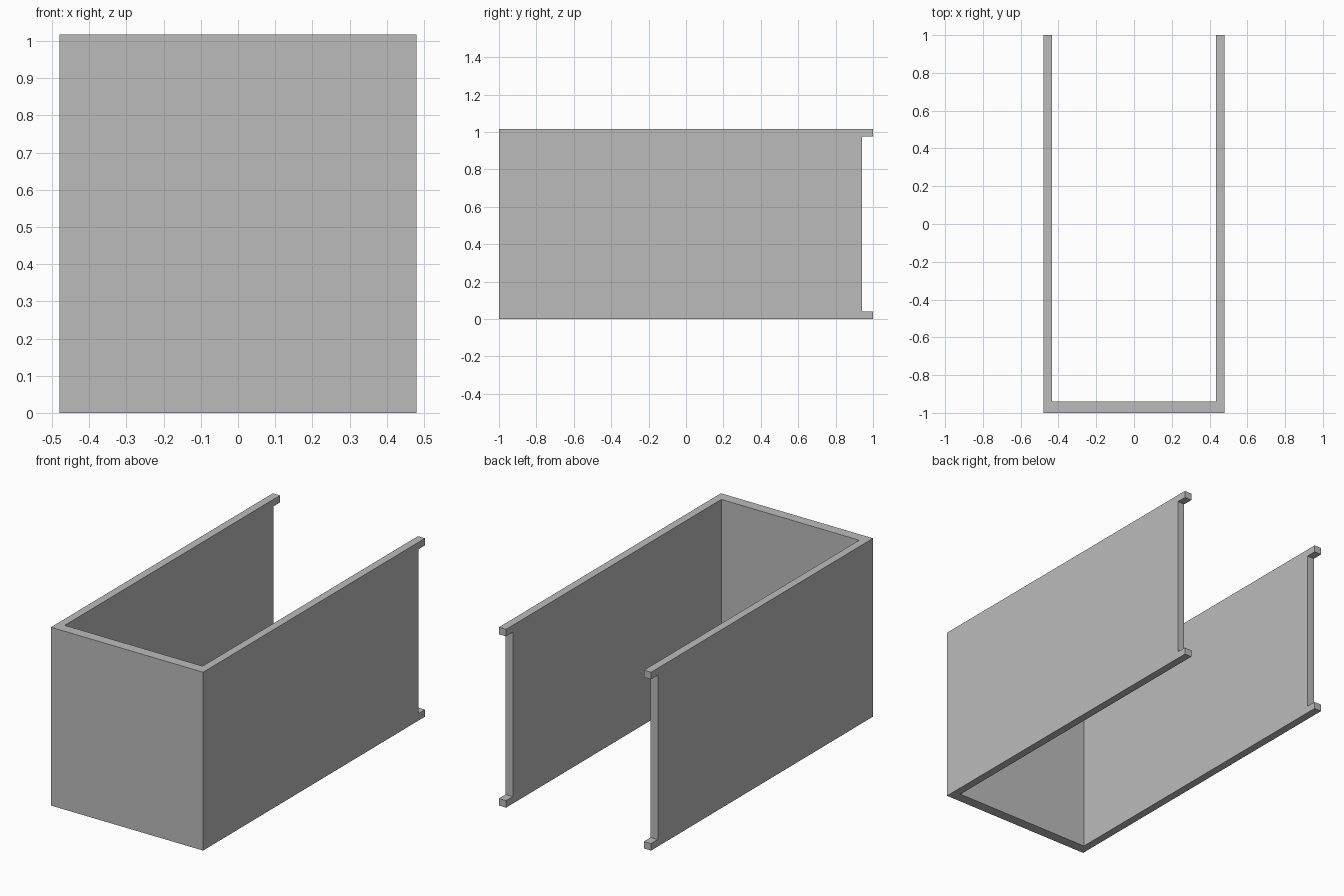
import bpy, bmesh

if "Cube" in bpy.data.objects:
    bpy.data.objects.remove(bpy.data.objects["Cube"])

W, T = 0.48, 0.045        # half width, side wall thickness
H = 1.017                 # height
FRONT = 0.06              # front wall thickness
NOTCH, LIP = 0.06, 0.04   # rear notch depth, lip height

mat = bpy.data.materials.new("plain_grey")
mat.diffuse_color = (0.5, 0.5, 0.5, 1)
mat.use_nodes = True
mat.node_tree.nodes["Principled BSDF"].inputs["Base Color"].default_value = mat.diffuse_color

# U-shaped plan gives one seamless sleeve: front panel plus two sides
plan = [(-W, -1), (W, -1), (W, 1), (W - T, 1), (W - T, -1 + FRONT),
        (-W + T, -1 + FRONT), (-W + T, 1), (-W, 1)]
bm = bmesh.new()
face = bm.faces.new([bm.verts.new((x, y, 0)) for x, y in plan])
ext = bmesh.ops.extrude_face_region(bm, geom=[face])
bmesh.ops.translate(bm, vec=(0, 0, H),
                    verts=[v for v in ext["geom"] if isinstance(v, bmesh.types.BMVert)])

# Slice at the lip heights, then push the middle of the rear ends inward
for z in (LIP, H - LIP):
    bmesh.ops.bisect_plane(bm, geom=bm.verts[:] + bm.edges[:] + bm.faces[:],
                           plane_co=(0, 0, z), plane_no=(0, 0, 1))
bmesh.ops.recalc_face_normals(bm, faces=bm.faces[:])
ends = [f for f in bm.faces if f.normal.y > 0.9 and f.calc_center_median().y > 0.9
        and LIP < f.calc_center_median().z < H - LIP]
# Slice at the notch depth so the recess can be removed cleanly
bmesh.ops.bisect_plane(bm, geom=bm.verts[:] + bm.edges[:] + bm.faces[:],
                       plane_co=(0, 1 - NOTCH, 0), plane_no=(0, 1, 0))


def in_notch(f):
    c = f.calc_center_median()
    return c.y > 1 - NOTCH and LIP < c.z < H - LIP


bmesh.ops.delete(bm, geom=[f for f in bm.faces if in_notch(f)], context='FACES')

# Close each notch with a back strip and the two lip faces
bm.verts.ensure_lookup_table()


def vert(x, y, z):
    return min(bm.verts, key=lambda v: (v.co.x - x) ** 2 + (v.co.y - y) ** 2 + (v.co.z - z) ** 2)


yn = 1 - NOTCH
for s in (-1, 1):
    a, b = s * W, s * (W - T)
    for (y0, z0), (y1, z1) in (((yn, LIP), (yn, H - LIP)),
                               ((yn, LIP), (1, LIP)),
                               ((yn, H - LIP), (1, H - LIP))):
        bm.faces.new([vert(a, y0, z0), vert(b, y0, z0), vert(b, y1, z1), vert(a, y1, z1)])

# Tidy the slices back to clean flat panels
bmesh.ops.recalc_face_normals(bm, faces=bm.faces[:])
bmesh.ops.dissolve_limit(bm, angle_limit=0.01, verts=bm.verts[:], edges=bm.edges[:])

mesh = bpy.data.meshes.new("open_sleeve")
bm.to_mesh(mesh)
bm.free()
mesh.materials.append(mat)
bpy.context.collection.objects.link(bpy.data.objects.new("open_sleeve", mesh))
